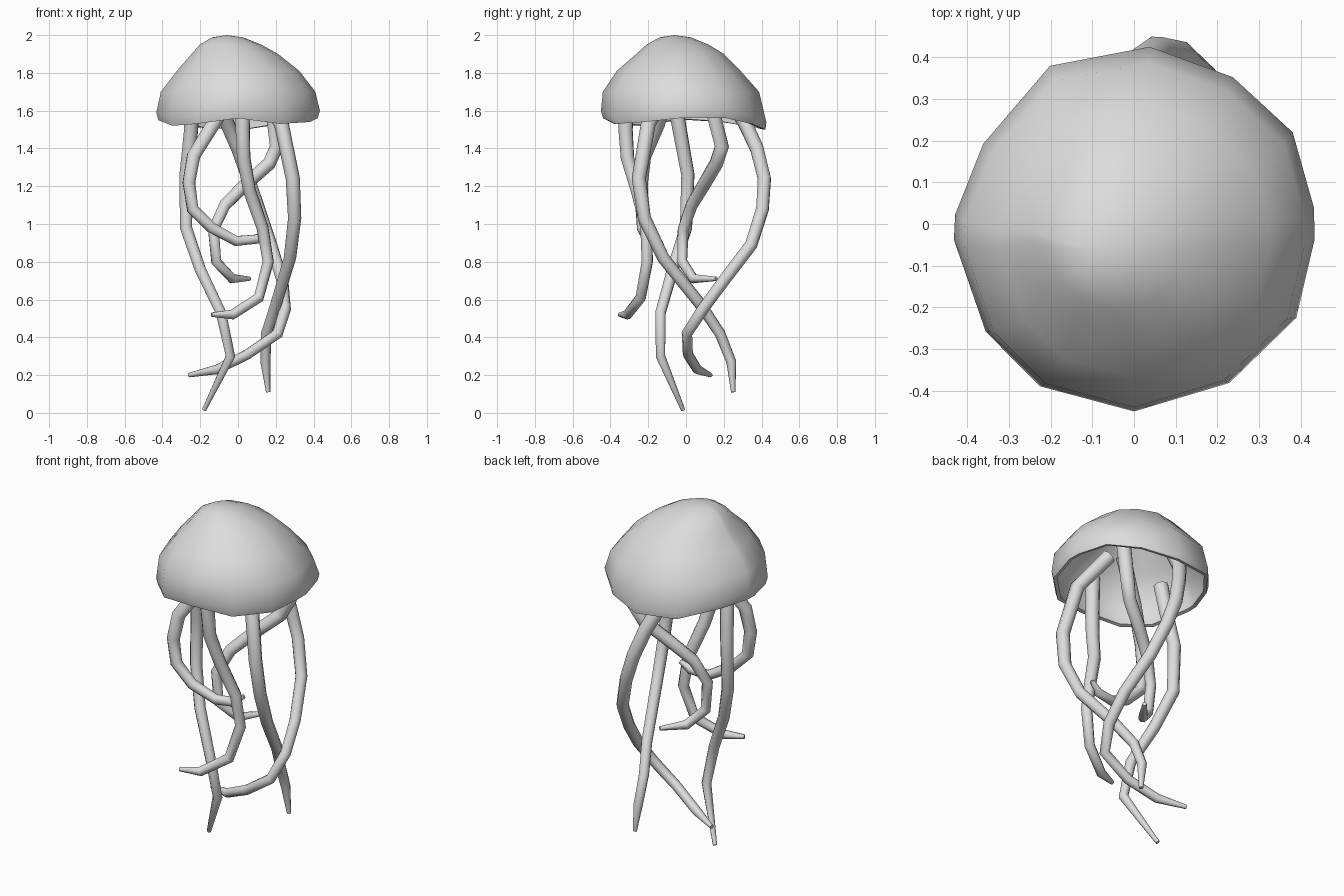
import bpy
import bmesh
from math import cos, sin, radians
from mathutils import Vector

if "Cube" in bpy.data.objects:
    bpy.data.objects.remove(bpy.data.objects["Cube"], do_unlink=True)


def make_material(name, value):
    material = bpy.data.materials.new(name)
    material.use_nodes = True
    colour = (value, value, value, 1)
    material.diffuse_color = colour
    material.node_tree.nodes["Principled BSDF"].inputs["Base Color"].default_value = colour
    return material


grey = make_material("pale_grey", 0.72)


def add_object(name, data):
    obj = bpy.data.objects.new(name, data)
    bpy.context.collection.objects.link(obj)
    data.materials.append(grey)
    bpy.ops.object.select_all(action='DESELECT')
    obj.select_set(True)
    bpy.context.view_layer.objects.active = obj
    return obj


# Bell: many-sided dome with a wavy rim, leaning slightly towards its apex
rim_angles = [5, 30, 56, 85, 118, 152, 177, 185, 216, 240, 270, 301, 330, 355]
rim_radii = [.434, .44, .425, .427, .43, .41, .43, .434, .44, .45, .45, .445, .45, .435]
rim_heights = [1.56, 1.56, 1.53, 1.5, 1.51, 1.54, 1.55, 1.55, 1.52, 1.53, 1.56, 1.53, 1.54, 1.56]
# Each dome ring: scale, height, shift in x, shift in y
dome_rings = [
    (.945, 1.7, 0, -.015),
    (.75, 1.81, 0, -.03),
    (.53, 1.90, -.017, -.025),
    (.375, 1.95, -.04, -.04),
    (.19, 1.988, -.055, -.055),
]


def build_bell():
    bm = bmesh.new()
    outline = [Vector((r * cos(radians(a)), r * sin(radians(a)), 0))
               for a, r in zip(rim_angles, rim_radii)]
    count = len(outline)
    rim, belly = [], []
    for point, height in zip(outline, rim_heights):
        tuck = .99 if point.y > .3 else .975
        rim.append(bm.verts.new((point.x * tuck, point.y * tuck, height)))
        belly.append(bm.verts.new((point.x, point.y, height + .04)))
    rings = [rim, belly]
    for scale, height, dx, dy in dome_rings:
        rings.append([bm.verts.new(p * scale + Vector((dx, dy, height))) for p in outline])
    for low, high in zip(rings, rings[1:]):
        for i in range(count):
            j = (i + 1) % count
            bm.faces.new((low[i], low[j], high[j], high[i]))
    apex = bm.verts.new((-.06, -.06, 2))
    for i in range(count):
        bm.faces.new((rings[-1][i], rings[-1][(i + 1) % count], apex))
    mesh = bpy.data.meshes.new("bell")
    bm.to_mesh(mesh)
    bm.free()
    bell = add_object("bell", mesh)
    shell = bell.modifiers.new("shell", 'SOLIDIFY')
    shell.thickness = .02
    shell.offset = -1
    bpy.ops.object.modifier_apply(modifier=shell.name)
    bpy.ops.object.shade_smooth_by_angle(angle=radians(60))


build_bell()


# Tentacles: tapering eight-sided tubes along bent paths
def tentacle(name, path):
    curve = bpy.data.curves.new(name, 'CURVE')
    curve.dimensions = '3D'
    curve.bevel_depth = .042
    curve.bevel_resolution = 2
    curve.use_fill_caps = True
    spline = curve.splines.new('POLY')
    spline.points.add(len(path) - 1)
    last = len(path) - 1
    for i, (point, position) in enumerate(zip(spline.points, path)):
        point.co = (*position, 1)
        point.radius = .28 if i == last else 1 - .42 * i / last
    add_object(name, curve)
    bpy.ops.object.convert(target='MESH')
    bpy.ops.object.shade_smooth_by_angle(angle=radians(60))


tentacle("right_tentacle", [
    (-.24, -.06, 1.65), (-.25, -.03, 1.48), (-.275, .01, 1.26), (-.275, 0, .98),
    (-.2, -.07, .76), (-.09, -.135, .53), (-.04, -.135, .3), (-.18, -.015, .015)])

tentacle("left_tentacle", [
    (.1, -.09, 1.72), (.23, -.2, 1.53), (.29, -.25, 1.24), (.3, -.22, 1.03),
    (.275, -.12, .82), (.2, .08, .57), (.15, .18, .42), (.145, .24, .27), (.16, .25, .11)])

tentacle("back_tentacle", [
    (-.1, .19, 1.72), (-.06, .31, 1.54), (0, .375, 1.4), (.055, .415, 1.24),
    (.11, .405, 1.08), (.175, .345, .89), (.235, .2, .7), (.25, .09, .55),
    (.21, .005, .42), (.05, .01, .31), (-.11, .06, .23), (-.26, .13, .2)])

tentacle("front_tentacle", [
    (.03, -.31, 1.71), (.025, -.32, 1.5), (.03, -.31, 1.35), (.06, -.26, 1.18),
    (.13, -.21, .98), (.16, -.205, .8), (.11, -.24, .61), (-.03, -.31, .52),
    (-.14, -.35, .52)])

tentacle("back_left_tentacle", [
    (.17, .11, 1.72), (.205, .19, 1.41), (.165, .16, 1.32), (.03, .09, 1.2),
    (-.07, .03, 1.1), (-.13, -.015, .97), (-.115, -.02, .8), (-.03, .04, .71),
    (.06, .16, .71)])

tentacle("front_right_tentacle", [
    (.01, -.08, 1.75), (-.13, -.15, 1.53), (-.235, -.22, 1.36), (-.26, -.235, 1.22),
    (-.24, -.235, 1.08), (-.14, -.23, .98), (-.01, -.195, .91), (.1, -.185, .92),
    (.155, -.165, .96)])
